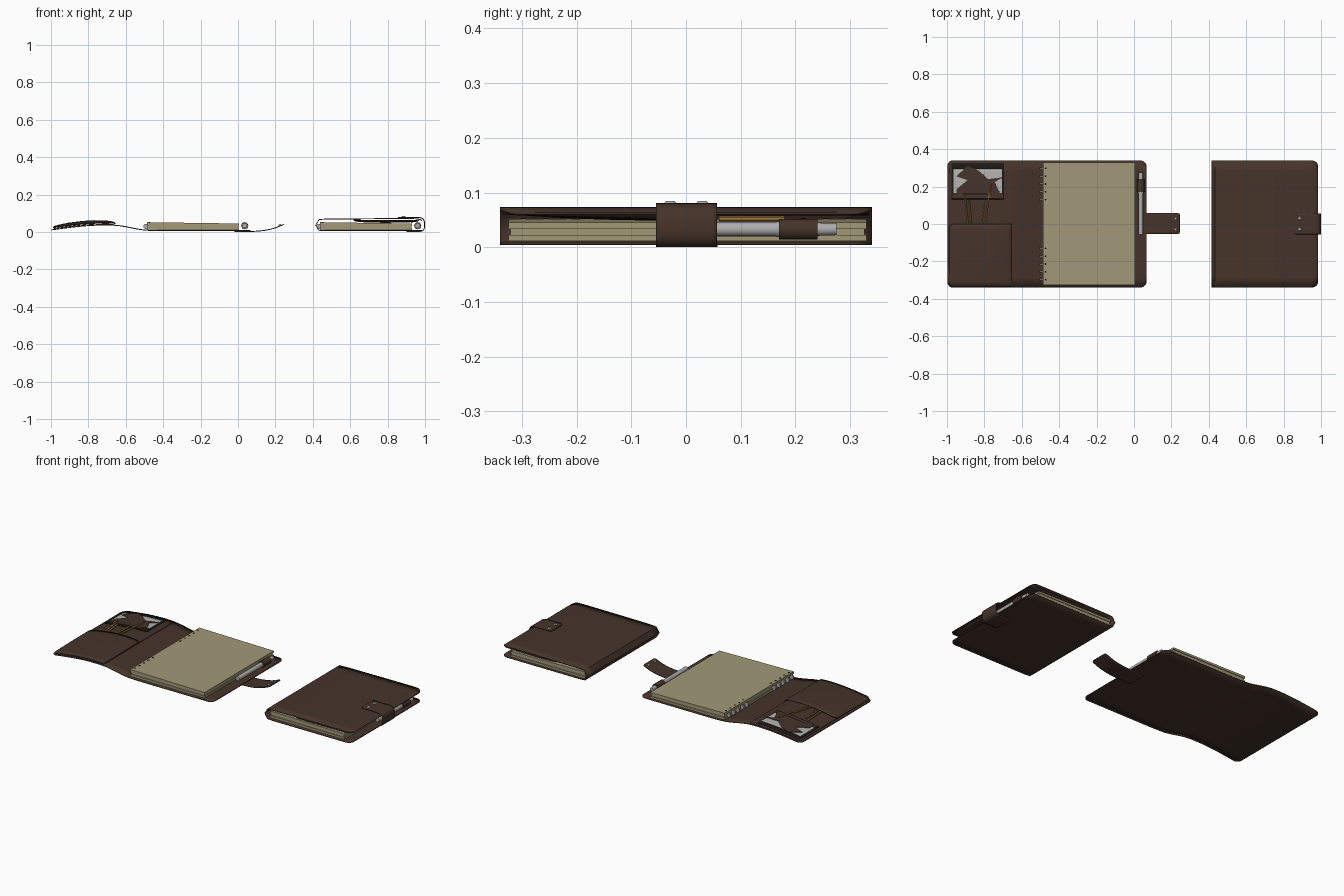
import bpy, bmesh, math
from mathutils import Vector

if "Cube" in bpy.data.objects:
    bpy.data.objects.remove(bpy.data.objects["Cube"])


def material(name, rgb):
    m = bpy.data.materials.new(name)
    m.use_nodes = True
    m.diffuse_color = (*rgb, 1)
    bsdf = next(n for n in m.node_tree.nodes if n.type == "BSDF_PRINCIPLED")
    bsdf.inputs["Base Color"].default_value = (*rgb, 1)
    return m


LEATHER = material("brown leather", (0.06, 0.034, 0.023))
PAPER = material("cream paper", (0.36, 0.32, 0.19))
SILVER = material("silver metal", (0.42, 0.42, 0.42))
CARD = material("pale card", (0.45, 0.45, 0.43))
WOOD = material("golden pencil", (0.38, 0.2, 0.05))
BLACK = material("dark lining", (0.012, 0.01, 0.008))


def finish(name, bm, mat, thick=0, smooth=True):
    bmesh.ops.recalc_face_normals(bm, faces=bm.faces)
    mesh = bpy.data.meshes.new(name)
    bm.to_mesh(mesh)
    bm.free()
    mesh.materials.append(mat)
    ob = bpy.data.objects.new(name, mesh)
    bpy.context.collection.objects.link(ob)
    if thick:
        mod = ob.modifiers.new("thickness", "SOLIDIFY")
        mod.thickness = thick
        mod.offset = 0
    if smooth:
        bpy.ops.object.select_all(action="DESELECT")
        bpy.context.view_layer.objects.active = ob
        ob.select_set(True)
        bpy.ops.object.shade_smooth_by_angle(angle=math.radians(40))
    return ob


def path(points, steps=8):
    """Smooth curve through x, z points."""
    p = [Vector(q) for q in points]
    p = [2 * p[0] - p[1]] + p + [2 * p[-1] - p[-2]]
    out = []
    for a, b, c, d in zip(p, p[1:], p[2:], p[3:]):
        for k in range(steps):
            t = k / steps
            out.append(0.5 * (2 * b + (c - a) * t + (2 * a - 5 * b + 4 * c - d) * t * t
                              + (3 * b - a - 3 * c + d) * t ** 3))
    return out + [p[-2]]


def resample(line, count=48):
    """Even arc length, with stations crowded at both ends for round corners."""
    dist = [0]
    for a, b in zip(line, line[1:]):
        dist.append(dist[-1] + (b - a).length)
    result, k = [], 0
    for i in range(count + 1):
        s = dist[-1] * (1 - math.cos(math.pi * i / count)) / 2
        while k < len(line) - 2 and dist[k + 1] < s:
            k += 1
        t = (s - dist[k]) / max(dist[k + 1] - dist[k], 1e-9)
        result.append((line[k].lerp(line[k + 1], min(t, 1)), s, dist[-1] - s))
    return result


def sheet(name, points, y0, y1, mat, thick=0.005, corners=(0, 0), lift=None, rows=12):
    """Leather sheet that follows an x, z path; lift(u, v) bulges it."""
    bm = bmesh.new()
    grid = []
    stations = resample(path(points))
    for i, (p, s, e) in enumerate(stations):
        inset = 0
        for d, r in ((s, corners[0]), (e, corners[1])):
            if d < r:
                inset = max(inset, r - math.sqrt(r * r - (r - d) ** 2))
        row = []
        for j in range(rows + 1):
            v = j / rows
            y = y0 + inset + (y1 - y0 - 2 * inset) * v
            z = p.y + (lift(i / (len(stations) - 1), v) if lift else 0)
            row.append(bm.verts.new((p.x, y, z)))
        grid.append(row)
    for a, b in zip(grid, grid[1:]):
        for j in range(rows):
            bm.faces.new((a[j], b[j], b[j + 1], a[j + 1]))
    return finish(name, bm, mat, thick)


def prism(name, profile, y0, y1, mat):
    """Solid x, z profile pulled along y."""
    bm = bmesh.new()
    face = bm.faces.new([bm.verts.new((x, y0, z)) for x, z in profile])
    new = bmesh.ops.extrude_face_region(bm, geom=[face])["geom"]
    bmesh.ops.translate(bm, vec=(0, y1 - y0, 0),
                        verts=[g for g in new if isinstance(g, bmesh.types.BMVert)])
    return finish(name, bm, mat, smooth=False)


def rod(name, a, b, r, mat, r2=None, sides=16):
    a, b = Vector(a), Vector(b)
    bm = bmesh.new()
    bmesh.ops.create_cone(bm, cap_ends=True, segments=sides, radius1=r,
                          radius2=r if r2 is None else r2, depth=(b - a).length)
    turn = (b - a).to_track_quat("Z", "Y").to_matrix()
    bmesh.ops.rotate(bm, matrix=turn, verts=bm.verts)
    bmesh.ops.translate(bm, vec=(a + b) / 2, verts=bm.verts)
    return finish(name, bm, mat)


def contents(label, dx):
    """Page block, binding rings, pen and pen loop of one book."""
    layers = 3
    for i in range(layers):
        lo, hi = i / layers, (i + 1) / layers
        o = 0.004 * (i % 2)
        left, right = -0.487 + o + dx, 0.006 - o + dx
        prism(f"{label}_pages_{i + 1}",
              [(left, 0.011 + 0.041 * lo), (right, 0.011 + 0.034 * lo),
               (right, 0.011 + 0.034 * hi), (left, 0.011 + 0.041 * hi)],
              -0.325 + o, 0.33 - o, PAPER)
    for i in range(5):
        for side in (-1, 1):
            y = side * (0.13 + 0.042 * i)
            rod(f"{label}_binding_hole", (dx - 0.473, y, 0.045), (dx - 0.473, y, 0.0535),
                0.005, BLACK, sides=8)
            rod(f"{label}_binding_ring", (dx - 0.492, y - 0.004, 0.03),
                (dx - 0.492, y + 0.004, 0.03), 0.014, SILVER, sides=12)
    x, z = 0.036 + dx, 0.033
    rod(f"{label}_pen_barrel", (x, -0.055, z), (x, 0.17, z), 0.013, SILVER)
    rod(f"{label}_pen_cap", (x, 0.165, z), (x, 0.275, z), 0.0145, SILVER, 0.011)
    rod(f"{label}_pen_loop", (x, 0.17, z), (x, 0.24, z), 0.019, LEATHER)


# Open book: cover, page block and clasp strap
COVER = [(-0.998, 0.011), (-0.9, 0.024), (-0.8, 0.034), (-0.7, 0.037), (-0.63, 0.033),
         (-0.56, 0.02), (-0.5, 0.01), (-0.4, 0.007), (-0.1, 0.007), (0.068, 0.007)]
cover_line = path(COVER)


def cover_z(x):
    for a, b in zip(cover_line, cover_line[1:]):
        if a.x <= x <= b.x:
            return a.y + (b.y - a.y) * (x - a.x) / (b.x - a.x)
    return cover_line[-1].y


def over_cover(x0, x1, gap, count=8):
    xs = [x0 + (x1 - x0) * i / count for i in range(count + 1)]
    return [(x, cover_z(x) + gap) for x in xs]


sheet("open_cover", COVER, -0.34, 0.34, LEATHER, corners=(0.03, 0.035))
contents("open", 0)
sheet("open_clasp_strap", [(-0.02, 0.003), (0.07, 0.003), (0.13, 0.007), (0.19, 0.019),
                           (0.245, 0.04)], -0.053, 0.058, LEATHER, corners=(0.012, 0.012))

# Inner flap: lining panel and bulging pocket
sheet("inner_panel", over_cover(-0.985, -0.657, 0.005), -0.335, 0.335, LEATHER, 0.004,
      corners=(0.03, 0.004))


def bulge(u, v):
    return math.sin(math.pi * u) ** 0.6 * math.sin(math.pi * (0.08 + 0.5 * v))


sheet("lower_pocket", over_cover(-0.988, -0.657, 0.008), -0.337, 0.0, LEATHER, 0.004,
      corners=(0.025, 0), lift=lambda u, v: 0.017 * bulge(u, v))

# Upper pocket: dark opening, card and notched leather holder
sheet("upper_pocket_lining", over_cover(-0.975, -0.695, 0.009), 0.13, 0.325, BLACK, 0.002)
sheet("pocket_card", over_cover(-0.965, -0.705, 0.012), 0.155, 0.295, CARD, 0.002)
sheet("upper_pocket_lip", over_cover(-0.97, -0.7, 0.015), 0.138, 0.162, LEATHER, 0.003)
bm = bmesh.new()
outline = [(-0.95, 0.255), (-0.89, 0.235), (-0.95, 0.185), (-0.95, 0.15), (-0.71, 0.15),
           (-0.745, 0.225), (-0.7, 0.25), (-0.78, 0.24), (-0.83, 0.285), (-0.89, 0.31)]
bm.faces.new([bm.verts.new((x, y, 0.034 + 0.09 * (x + 0.95))) for x, y in outline])
finish("card_holder", bm, LEATHER, 0.003, smooth=False)

# Pencils tucked into the lower pocket
for x0, y0, x1 in ((-0.905, 0.155, -0.885), (-0.882, 0.13, -0.868),
                   (-0.765, 0.22, -0.802), (-0.798, 0.12, -0.822)):
    tip = Vector((x0, y0, cover_z(x0) + 0.024))
    end = Vector((x1, -0.04, cover_z(x1) + 0.013))
    neck = tip.lerp(end, 0.1)
    rod("pencil", end, neck, 0.0055, WOOD, sides=6)
    rod("pencil_tip", neck, tip, 0.0055, WOOD, 0.001, sides=6)

# Closed book: wraparound cover, hanging pockets, page block and clasp strap
sheet("closed_cover", [(0.984, 0.007), (0.9, 0.007), (0.6, 0.007), (0.44, 0.008),
                       (0.419, 0.02), (0.416, 0.04), (0.422, 0.06), (0.45, 0.068),
                       (0.6, 0.07), (0.8, 0.071), (0.93, 0.071), (0.968, 0.068),
                       (0.984, 0.061)], -0.34, 0.34, LEATHER, corners=(0.035, 0.035))
contents("closed", 0.925)
hanging = [(0.62, 0.066), (0.75, 0.066), (0.9, 0.066), (0.965, 0.064)]
sheet("closed_lower_pocket", hanging, -0.335, 0.0, LEATHER, 0.004,
      lift=lambda u, v: -0.015 * bulge(u, v))
sheet("closed_upper_panel", hanging, 0.0, 0.335, LEATHER, 0.004,
      lift=lambda u, v: -0.006 * math.sin(math.pi * u))
rod("closed_pencil", (0.93, 0.06, 0.052), (0.93, 0.18, 0.052), 0.005, WOOD, sides=6)
sheet("closed_clasp_strap", [(0.9, 0.003), (0.97, 0.003), (0.99, 0.009), (0.997, 0.025),
                             (0.997, 0.05), (0.99, 0.069), (0.97, 0.077), (0.92, 0.078),
                             (0.855, 0.078)], -0.055, 0.057, LEATHER, corners=(0.012, 0.012))

# Snap studs on both straps
for y in (-0.029, 0.03):
    rod("closed_snap_stud", (0.885, y, 0.079), (0.885, y, 0.085), 0.013, SILVER, 0.007)
    rod("open_snap_stud", (0.227, y, 0.032), (0.223, y, 0.041), 0.009, SILVER, 0.006)
